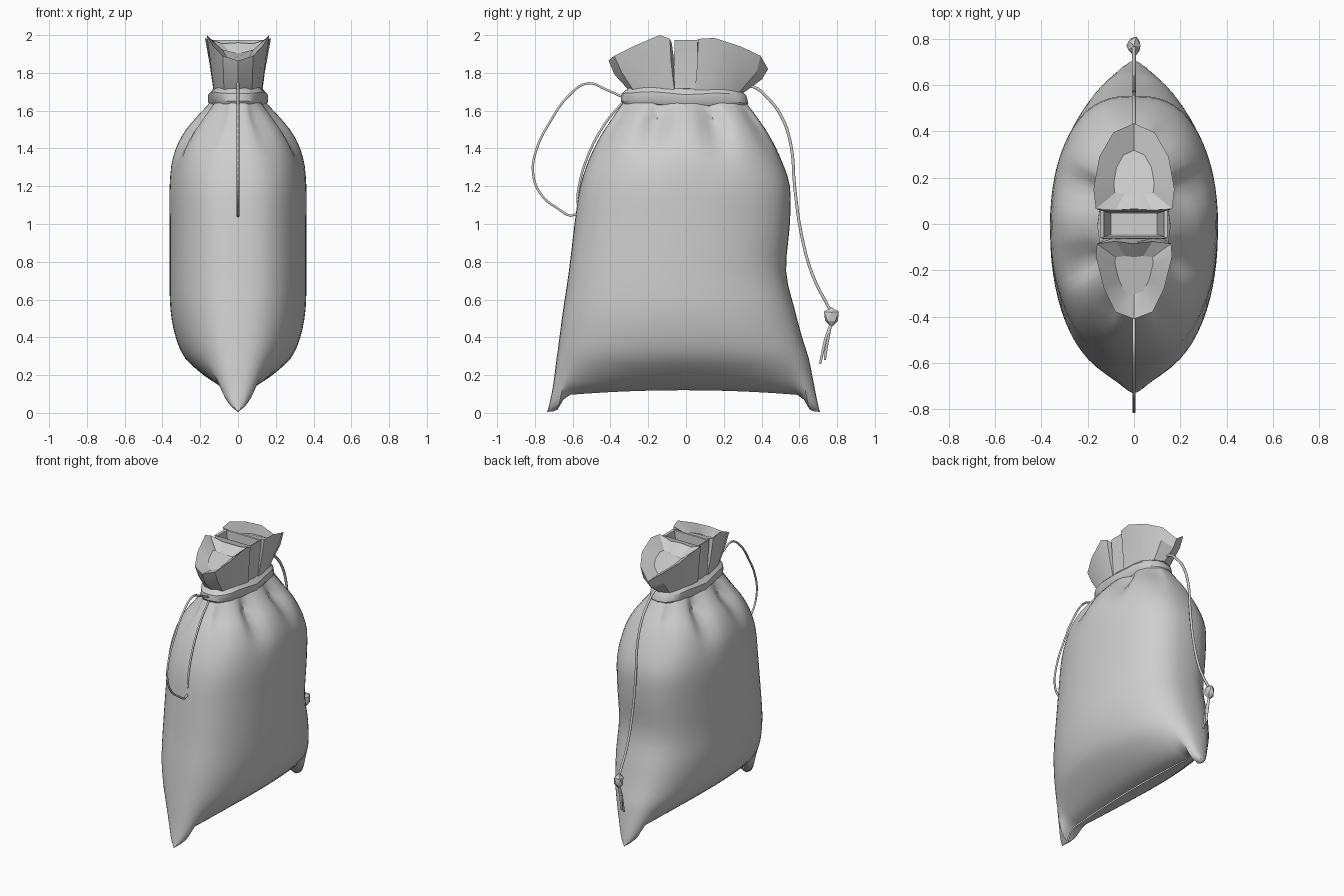
import bpy, bmesh, math
from mathutils import Vector

cube = bpy.data.objects.get("Cube")
if cube:
    bpy.data.objects.remove(cube, do_unlink=True)

fabric = bpy.data.materials.new("grey fabric")
fabric.use_nodes = True
GREY = (0.62, 0.62, 0.62, 1)
fabric.diffuse_color = GREY
fabric.node_tree.nodes["Principled BSDF"].inputs["Base Color"].default_value = GREY


def finish(bm, name, angle=35):
    """Turn a bmesh into a named, shaded object."""
    bmesh.ops.remove_doubles(bm, verts=bm.verts, dist=0.0005)
    bmesh.ops.recalc_face_normals(bm, faces=bm.faces)
    mesh = bpy.data.meshes.new(name)
    bm.to_mesh(mesh)
    bm.free()
    mesh.materials.append(fabric)
    obj = bpy.data.objects.new(name, mesh)
    bpy.context.collection.objects.link(obj)
    bpy.ops.object.select_all(action='DESELECT')
    obj.select_set(True)
    bpy.context.view_layer.objects.active = obj
    if angle:
        bpy.ops.object.shade_smooth_by_angle(angle=math.radians(angle))


def loft(name, rings, cap_start=False, cap_end=False, angle=35):
    """Bridge a stack of equally sized closed rings."""
    bm = bmesh.new()
    rows = [[bm.verts.new(p) for p in ring] for ring in rings]
    n = len(rows[0])
    for a, b in zip(rows, rows[1:]):
        for i in range(n):
            j = (i + 1) % n
            bm.faces.new((a[i], a[j], b[j], b[i]))
    if cap_start:
        bm.faces.new(rows[0])
    if cap_end:
        bm.faces.new(rows[-1])
    finish(bm, name, angle)


def smooth_rows(rows, steps=3):
    """Insert spline-interpolated rows between the given ones."""
    out = []
    for i in range(len(rows) - 1):
        quad = [rows[max(i - 1, 0)], rows[i], rows[i + 1], rows[min(i + 2, len(rows) - 1)]]
        for k in range(steps):
            t = k / steps
            out.append([b + 0.5 * t * (c - a + t * (2 * a - 5 * b + 4 * c - d
                        + t * (3 * (b - c) + d - a))) for a, b, c, d in zip(*quad)])
    return out + [rows[-1]]


def sack_ring(z, front, back, width, power, pleat, count=64):
    """Rounded ring with pleats, and ears that droop near the bottom."""
    ring = []
    low = max(0, min(1, 1 - (z - 0.085) / 0.2))
    for i in range(count):
        t = 2 * math.pi * i / count
        u, s = math.cos(t), math.sin(t)
        x = math.copysign(width * abs(s) ** power, s)
        x *= 1 - pleat * (0.5 - 0.5 * math.cos(8 * t)) ** 2
        y = (front + back) / 2 + u * (back - front) / 2
        e = max(0, min(1, (abs(u) - 0.85) / 0.09))
        droop = 0.08 * e * e * (3 - 2 * e)
        ring.append((x, y, z + low * (0.035 * (1 - u * u) - droop)))
    return ring


# Pillow-like sack: height, front, back, half width, roundness, pleat depth
sack_rows = [
    (0.085, -0.735, 0.71, 0.004, 0.6, 0),
    (0.11, -0.725, 0.70, 0.085, 0.55, 0),
    (0.18, -0.705, 0.68, 0.18, 0.65, 0),
    (0.29, -0.685, 0.65, 0.28, 0.74, 0),
    (0.40, -0.67, 0.615, 0.33, 0.76, 0),
    (0.55, -0.65, 0.575, 0.358, 0.76, 0),
    (0.75, -0.62, 0.53, 0.362, 0.76, 0),
    (1.00, -0.59, 0.55, 0.362, 0.76, 0),
    (1.20, -0.56, 0.55, 0.362, 0.76, 0),
    (1.35, -0.51, 0.50, 0.345, 0.8, 0.04),
    (1.47, -0.45, 0.44, 0.295, 0.8, 0.18),
    (1.56, -0.39, 0.38, 0.225, 0.8, 0.30),
    (1.64, -0.335, 0.32, 0.150, 0.76, 0.15),
]
loft("sack_body", [sack_ring(*r) for r in smooth_rows(sack_rows)], cap_end=True)

# Drawstring channel gathered around the neck, with an uneven lower edge
channel_rows = [
    (1.62, -0.33, 0.315, 0.145, 0.75, 0.10),
    (1.645, -0.345, 0.33, 0.158, 0.75, 0.08),
    (1.685, -0.34, 0.32, 0.158, 0.75, 0.08),
    (1.715, -0.30, 0.29, 0.130, 0.8, 0.10),
]
channel = [sack_ring(*r, count=24) for r in channel_rows]
channel = [[(x, y, z + 0.012 * math.sin(9 * y) ** 2 - 0.02 * y)
            for x, y, z in ring] for ring in channel]
loft("drawstring_channel", channel, cap_start=True, cap_end=True, angle=35)


def mirrored(half):
    """Close a half outline whose first and last points lie on x = 0."""
    pts = [Vector(p) for p in half]
    return pts + [Vector((-p.x, p.y, p.z)) for p in reversed(pts[1:-1])]


def neck_point(p):
    """Where a rim point gathers in at the neck."""
    y = p.y * 0.72
    wide = 0.13 * max(0, 1 - (y / 0.315) ** 2) ** 0.4
    return Vector((max(-wide, min(wide, p.x * 1.2)), y, 1.70))


def lobe(name, half):
    """Flared fold of the mouth, closed by a shallow hollow on top."""
    rim = mirrored(half)
    neck = [neck_point(p) for p in rim]
    middle = [a.lerp(b, 0.55) + Vector((0, 0.05 * b.y + 0.01 * (i % 2), 0))
              for i, (a, b) in enumerate(zip(neck, rim))]
    centre = sum(rim, Vector()) / len(rim) - Vector((0, 0, 0.06))
    hollow = [p.lerp(centre, 0.5) - Vector((0, 0, 0.02)) for p in rim]
    loft(name, [neck, middle, rim, hollow], True, True, angle=22)


lobe("front_mouth_lobe", [
    (0, -0.41, 1.865), (0.08, -0.38, 1.89), (0.13, -0.28, 1.94),
    (0.165, -0.14, 2.0), (0.16, -0.085, 1.98), (0.08, -0.075, 1.955),
    (0, -0.085, 1.96)])
lobe("back_mouth_lobe", [
    (0, 0.435, 1.82), (0.09, 0.395, 1.89), (0.15, 0.29, 1.94),
    (0.175, 0.15, 1.985), (0.165, 0.065, 1.98), (0.08, 0.06, 1.95),
    (0, 0.065, 1.96)])


# Open panel between the two lobes
def panel_ring(x, y, z):
    return [(x, -y, z), (x, y, z), (-x, y, z), (-x, -y, z)]


loft("mouth_centre_panel", [
    panel_ring(0.125, 0.06, 1.70), panel_ring(0.13, 0.065, 1.83),
    panel_ring(0.145, 0.06, 1.975), panel_ring(0.13, 0.055, 1.97),
    panel_ring(0.10, 0.045, 1.78)], True, True, angle=22)


def cord(name, points, radius, taper=None):
    """Thin smooth cord in the middle plane, through (y, z) points."""
    curve = bpy.data.curves.new(name, 'CURVE')
    curve.dimensions = '3D'
    curve.bevel_depth = radius
    curve.bevel_resolution = 1
    curve.resolution_u = 4
    curve.use_fill_caps = True
    spline = curve.splines.new('BEZIER')
    spline.bezier_points.add(len(points) - 1)
    for i, (bp, (y, z)) in enumerate(zip(spline.bezier_points, points)):
        bp.co = (0, y, z)
        bp.handle_left_type = bp.handle_right_type = 'AUTO'
        if taper:
            bp.radius = taper[i]
    curve.materials.append(fabric)
    bpy.context.collection.objects.link(bpy.data.objects.new(name, curve))


# Front loop, running back up along the side seam
cord("front_cord_loop", [
    (-0.31, 1.66), (-0.42, 1.71), (-0.52, 1.745), (-0.62, 1.68), (-0.72, 1.54),
    (-0.79, 1.4), (-0.81, 1.27), (-0.77, 1.16), (-0.69, 1.09), (-0.585, 1.05),
    (-0.575, 1.15), (-0.535, 1.32), (-0.43, 1.53), (-0.33, 1.65)], 0.007)

# Back cord hanging to a knot with two loose ends
cord("back_cord", [
    (0.28, 1.73), (0.36, 1.725), (0.43, 1.67), (0.505, 1.57), (0.555, 1.42),
    (0.575, 1.2), (0.61, 0.95), (0.67, 0.73), (0.76, 0.55)], 0.009)
for i, end in enumerate(((0.71, 0.26), (0.735, 0.28))):
    cord("cord_end_%d" % (i + 1),
         [(0.77, 0.48), (0.74 + 0.01 * i, 0.39), end], 0.011, (0.7, 0.9, 0.6))

bm = bmesh.new()
bmesh.ops.create_icosphere(bm, subdivisions=1, radius=0.042)
for i, v in enumerate(bm.verts):
    v.co *= 1.1 if i % 3 == 0 else 0.95
    v.co.x *= 0.8
    v.co.z *= 1.25
    v.co += Vector((0, 0.77, 0.51))
finish(bm, "cord_knot", angle=0)
